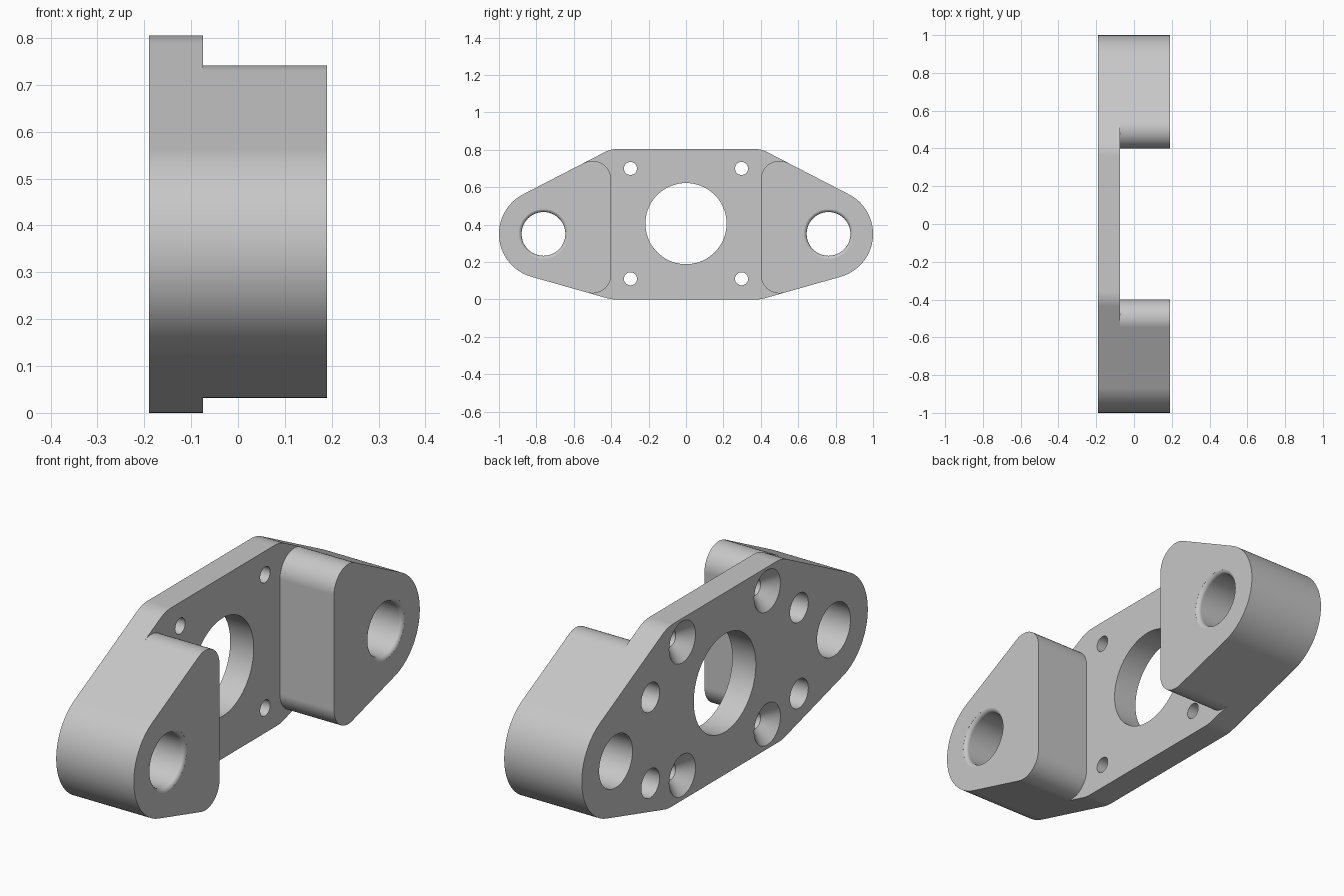
import bpy, bmesh
from math import sin, cos, atan2, acos, pi, hypot, radians

cube = bpy.data.objects.get("Cube")
if cube:
    bpy.data.objects.remove(cube, do_unlink=True)

# Main dimensions
BACK, STEP, FRONT = -0.19, -0.075, 0.19   # x of the back, plate face, pad face
HEIGHT, CORNER_Y = 0.805, 0.40
EAR_Y, EAR_Z, EAR_R = 0.762, 0.35, 0.238
EDGE = 0.018                              # rounding of the pad edges

metal = bpy.data.materials.new("satin grey")
metal.use_nodes = True
grey = (0.57, 0.57, 0.57, 1)
metal.diffuse_color = grey
metal.node_tree.nodes["Principled BSDF"].inputs["Base Color"].default_value = grey


def arc(cy, cz, r, start, end, steps):
    return [(cy + r * cos(start + (end - start) * i / steps),
             cz + r * sin(start + (end - start) * i / steps)) for i in range(steps + 1)]


def tangent_angle(corner_z, turn):
    """Outward direction of the straight side from a plate corner to the ear."""
    dy, dz = CORNER_Y - EAR_Y, corner_z - EAR_Z
    return atan2(dz, dy) + turn * acos(EAR_R / hypot(dy, dz))


LOW, HIGH = tangent_angle(0, 1), tangent_angle(HEIGHT, -1)


def ear():
    return arc(EAR_Y, EAR_Z, EAR_R, LOW, HIGH, 36)


def plate_outline(r=0.16):
    low_y = CORNER_Y - r * (1 + sin(LOW)) / cos(LOW)
    high_y = CORNER_Y - r * (1 - sin(HIGH)) / cos(HIGH)
    half = (arc(low_y, r, r, -pi / 2, LOW, 5) + ear()
            + arc(high_y, HEIGHT - r, r, HIGH, pi / 2, 6))
    return half + [(-y, z) for y, z in reversed(half)]


def pad_outline(side, r=0.10):
    low_z = -r * (1 + cos(LOW)) / sin(LOW)
    high_z = HEIGHT - r * (1 + cos(HIGH)) / sin(HIGH)
    pts = (arc(CORNER_Y + r, low_z, r, -pi, LOW, 14) + ear()
           + arc(CORNER_Y + r, high_z, r, HIGH, pi, 14))
    return [(side * y, z) for y, z in pts]


def make_object(name, bm):
    bmesh.ops.recalc_face_normals(bm, faces=bm.faces[:])
    mesh = bpy.data.meshes.new(name)
    bm.to_mesh(mesh)
    bm.free()
    obj = bpy.data.objects.new(name, mesh)
    bpy.context.collection.objects.link(obj)
    mesh.materials.append(metal)
    return obj


def slab(name, outline, x0, x1, rounding=0):
    bm = bmesh.new()
    rings = [[bm.verts.new((x, y, z)) for y, z in outline] for x in (x0, x1)]
    join_rings(bm, rings)
    if rounding:
        rim = [e for e in bm.edges if all(abs(v.co.x - x1) < 1e-5 for v in e.verts)]
        bmesh.ops.bevel(bm, geom=rim, offset=rounding, segments=4, profile=0.5,
                        affect='EDGES', clamp_overlap=False)
    return make_object(name, bm)


def join_rings(bm, rings):
    n = len(rings[0])
    for a, b in zip(rings, rings[1:]):
        for i in range(n):
            j = (i + 1) % n
            bm.faces.new((a[i], a[j], b[j], b[i]))
    bm.faces.new(rings[0])
    bm.faces.new(rings[-1])


def add_drill(bm, y, z, profile, sides=48):
    """Turned cutter along x; profile lists (x, radius)."""
    rings = [[bm.verts.new((x, y + r * cos(2 * pi * i / sides), z + r * sin(2 * pi * i / sides)))
              for i in range(sides)] for x, r in profile]
    join_rings(bm, rings)


# Hole cutters: centre bore, countersunk bolt holes, ear holes, blind holes
drills = bmesh.new()
add_drill(drills, 0, 0.405, [(-0.3, 0.217), (0.3, 0.217)], 72)
flare = [(FRONT - EDGE + EDGE * sin(t), 0.117 + EDGE * (1 - cos(t)))
         for t in (radians(a) for a in (0, 20, 40, 60, 80))]
for side in (-1, 1):
    add_drill(drills, side * EAR_Y, EAR_Z, [(-0.3, 0.117)] + flare + [(0.3, flare[-1][1])])
    for z in (0.11, 0.70):
        add_drill(drills, side * 0.297, z,
                  [(-0.3, 0.092), (BACK, 0.092), (BACK + 0.057, 0.035), (0.3, 0.035)], 32)
    for z in (EAR_Z - 0.19, EAR_Z + 0.19):
        add_drill(drills, side * 0.52, z, [(-0.3, 0.064), (0.04, 0.064)], 32)
cutter = make_object("hole_cutter", drills)
cutter.hide_render = True

# Flange plate and the two raised pads
parts = [slab("flange_plate", plate_outline(), BACK, STEP),
         slab("front_pad", pad_outline(-1), STEP, FRONT, EDGE),
         slab("back_pad", pad_outline(1), STEP, FRONT, EDGE)]

for part in parts:
    bpy.ops.object.select_all(action='DESELECT')
    part.select_set(True)
    bpy.context.view_layer.objects.active = part
    cut = part.modifiers.new("holes", 'BOOLEAN')
    cut.operation, cut.solver, cut.object = 'DIFFERENCE', 'EXACT', cutter
    bpy.ops.object.modifier_apply(modifier=cut.name)
    bpy.ops.object.shade_smooth_by_angle(angle=radians(30))
    normals = part.modifiers.new("even_shading", 'WEIGHTED_NORMAL')
    normals.keep_sharp = True

bpy.data.objects.remove(cutter, do_unlink=True)
